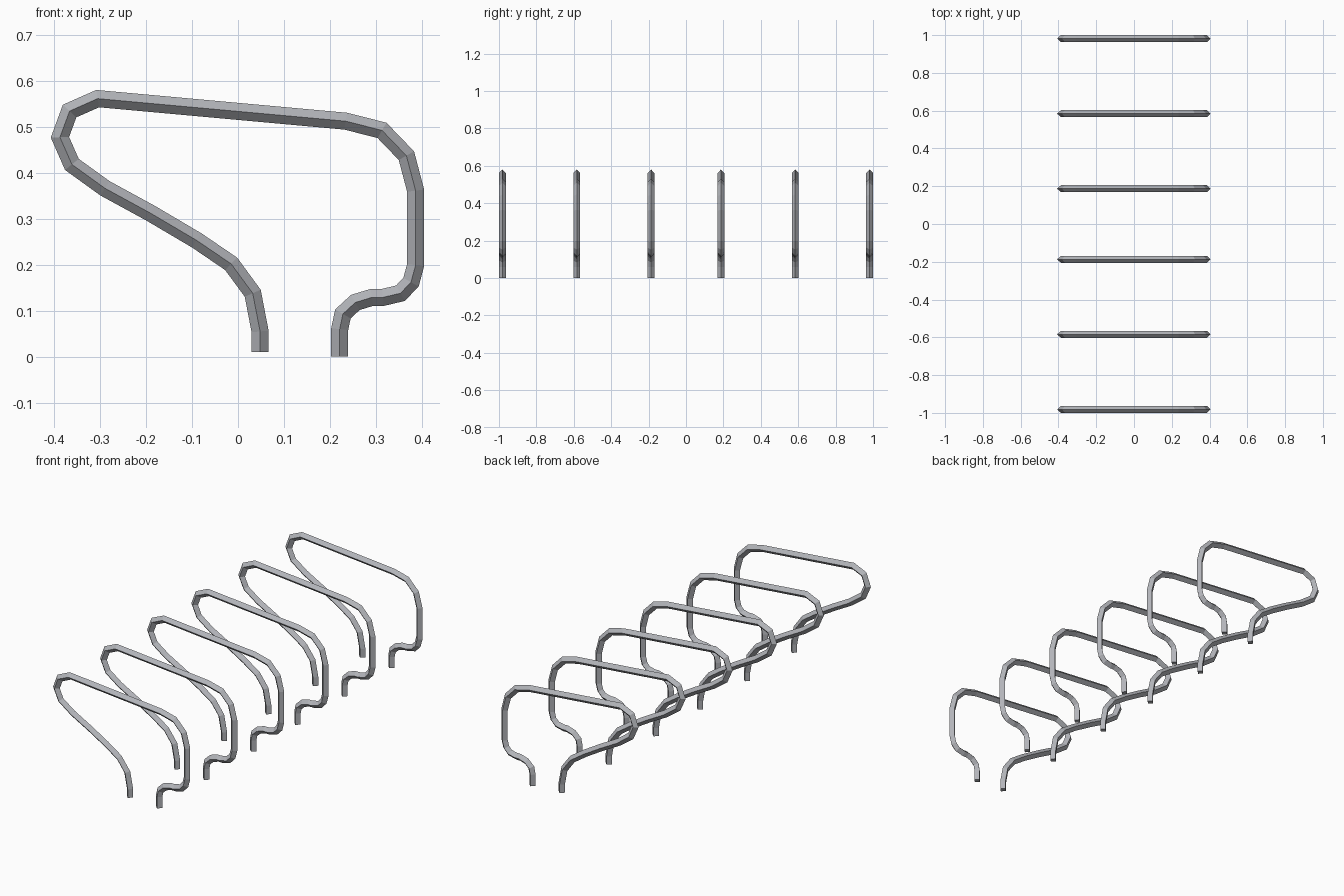
import bpy, bmesh
from mathutils import Vector

if "Cube" in bpy.data.objects:
    bpy.data.objects.remove(bpy.data.objects["Cube"])

R = 0.0185  # half-diagonal of the square bar, edge-on to the front

# centre line of one hoop (x, z), from left foot round to right foot
PATH = [(0.048, 0.01), (0.048, 0.055), (0.032, 0.138), (-0.015, 0.202),
        (-0.09, 0.253), (-0.19, 0.312), (-0.289, 0.366), (-0.361, 0.418),
        (-0.387, 0.477), (-0.366, 0.534), (-0.305, 0.561), (0.234, 0.512),
        (0.313, 0.492), (0.366, 0.437), (0.386, 0.361), (0.386, 0.199),
        (0.376, 0.162), (0.353, 0.138), (0.315, 0.129), (0.291, 0.129),
        (0.255, 0.118), (0.228, 0.093), (0.221, 0.06), (0.221, 0.0)]

metal = bpy.data.materials.new("grey metal")
metal.diffuse_color = (0.45, 0.46, 0.49, 1)
metal.use_nodes = True
metal.node_tree.nodes["Principled BSDF"].inputs["Base Color"].default_value = metal.diffuse_color


def hoop_mesh():
    """Sweep the diamond section along the path with mitred bends."""
    bm = bmesh.new()
    pts = [Vector((x, 0, z)) for x, z in PATH]
    side = Vector((0, 1, 0))
    rings = []
    for i, p in enumerate(pts):
        a = (p - pts[i - 1]).normalized() if i else (pts[1] - p).normalized()
        b = (pts[i + 1] - p).normalized() if i < len(pts) - 1 else a
        t = (a + b).normalized()
        n = t.cross(side) * (R / t.dot(a))
        rings.append([bm.verts.new(p + o) for o in (n, side * R, -n, -side * R)])
    for r, s in zip(rings, rings[1:]):
        for k in range(4):
            j = (k + 1) % 4
            bm.faces.new((r[k], r[j], s[j], s[k]))
    bm.faces.new(rings[0])
    bm.faces.new(rings[-1])
    bmesh.ops.recalc_face_normals(bm, faces=bm.faces)
    me = bpy.data.meshes.new("rack_hoop")
    bm.to_mesh(me)
    bm.free()
    me.materials.append(metal)
    return me


# row of six hoops
mesh = hoop_mesh()
for i, y in enumerate((-0.9815, -0.584, -0.187, 0.187, 0.584, 0.9815)):
    ob = bpy.data.objects.new(f"rack_hoop_{i + 1}", mesh)
    ob.location.y = y
    bpy.context.collection.objects.link(ob)
